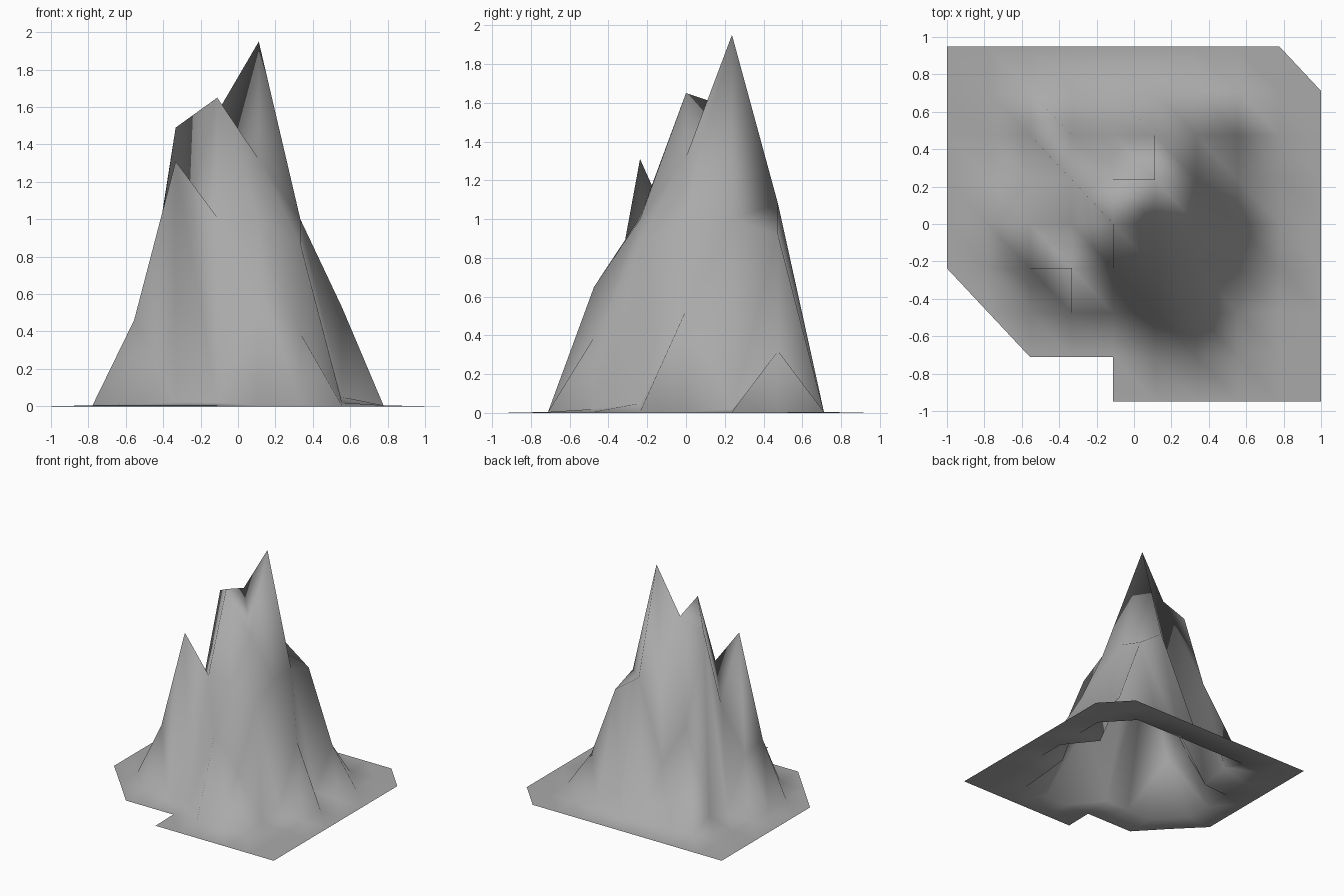
import bpy
import bmesh

cube = bpy.data.objects.get("Cube")
if cube:
    bpy.data.objects.remove(cube, do_unlink=True)

COLS, ROWS = 10, 9
STEP_X, STEP_Y = 2 / 9, 0.2372
BASE = 0.005

# Heights of the raised middle of the terrain, front row first, right to left
PEAKS = [
    [0.01, 0.02, 0.02, 0.65, 0.39, 0.02],
    [0.46, 1.31, 1.01, 1.00, 0.87, 0.05],
    [0.42, 0.78, 1.65, 1.32, 1.00, 0.53],
    [0.02, 1.49, 1.57, 1.95, 1.00, 0.02],
    [0.08, 0.78, 0.40, 1.08, 0.92, 0.32],
]


def height(i, j):
    if 2 <= i <= 7 and 2 <= j <= 6:
        return PEAKS[j - 2][i - 2]
    inner = 0 < i < COLS - 1 and 0 < j < ROWS - 1
    return BASE if inner else 0.0


def is_kept(corners):
    """The ground sheet has two clipped corners and a square front notch."""
    sums = [i + j for i, j in corners]
    clipped = min(sums) < 3 or max(sums) == COLS + ROWS - 2
    notch = any(j == 0 for i, j in corners) and min(i for i, j in corners) < 4
    return not (clipped or notch)


# Ground material
stone = bpy.data.materials.new("stone_grey")
stone.use_nodes = True
grey = (0.4, 0.4, 0.4, 1.0)
stone.diffuse_color = grey
stone.node_tree.nodes["Principled BSDF"].inputs["Base Color"].default_value = grey

# Terrain sheet: a height grid split along one diagonal direction
bm = bmesh.new()
verts = {}
for j in range(ROWS):
    for i in range(COLS):
        x = (i - (COLS - 1) / 2) * STEP_X
        y = (j - (ROWS - 1) / 2) * STEP_Y
        verts[i, j] = bm.verts.new((x, y, height(i, j)))

for j in range(ROWS - 1):
    for i in range(COLS - 1):
        lower = [(i, j), (i + 1, j), (i, j + 1)]
        upper = [(i + 1, j), (i + 1, j + 1), (i, j + 1)]
        for corners in (lower, upper):
            if is_kept(corners):
                face = bm.faces.new([verts[c] for c in corners])
                face.smooth = True

# Remove grid points left unused in the cut-away corners
loose = [v for v in bm.verts if not v.link_faces]
bmesh.ops.delete(bm, geom=loose, context="VERTS")

mesh = bpy.data.meshes.new("mountain")
bm.to_mesh(mesh)
bm.free()
mesh.materials.append(stone)
mountain = bpy.data.objects.new("mountain", mesh)
bpy.context.collection.objects.link(mountain)
